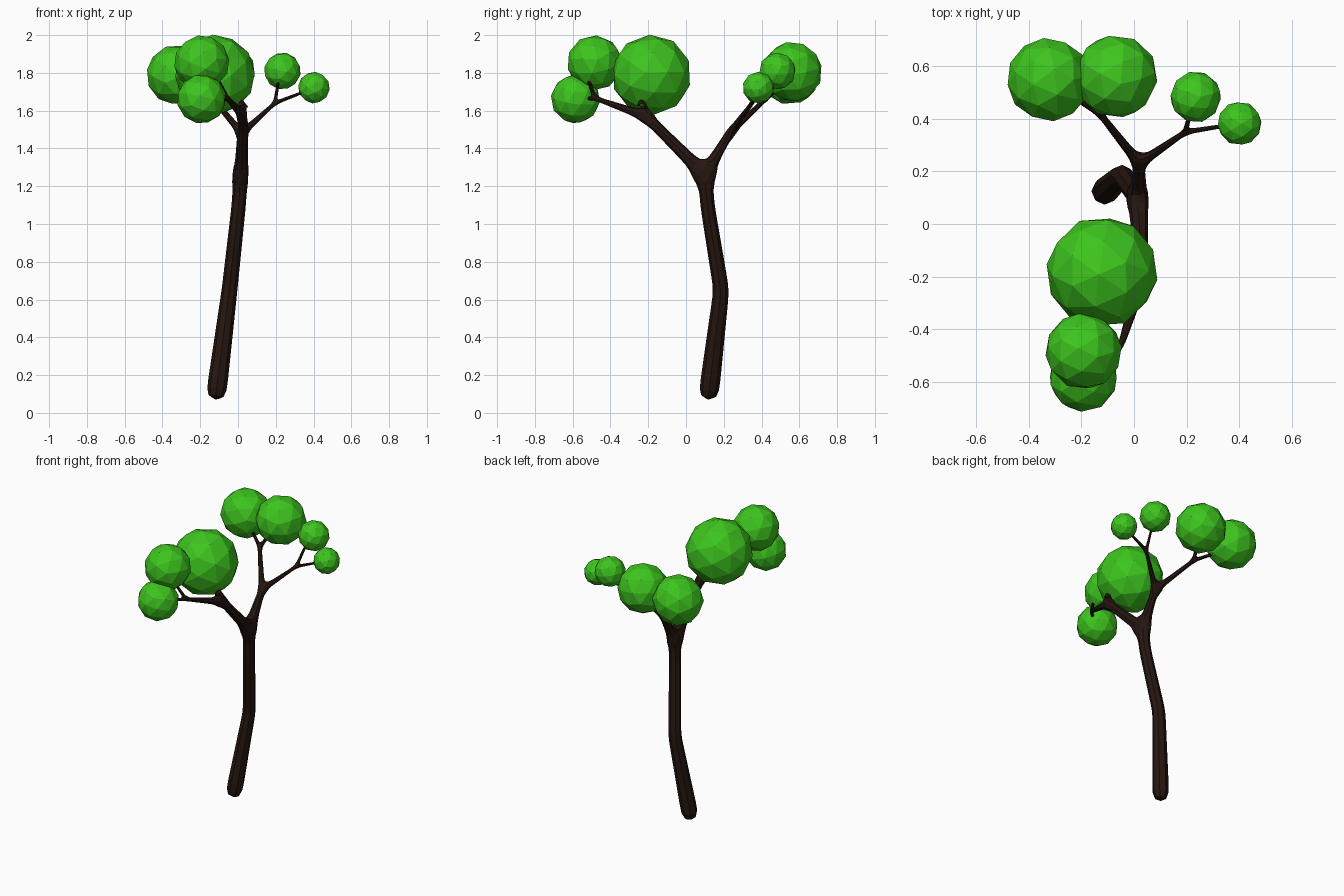
import bpy, bmesh, random
from mathutils import Euler

if "Cube" in bpy.data.objects:
    bpy.data.objects.remove(bpy.data.objects["Cube"])

random.seed(4)


def material(name, color):
    m = bpy.data.materials.new(name)
    m.diffuse_color = (*color, 1)
    m.use_nodes = True
    m.node_tree.nodes["Principled BSDF"].inputs["Base Color"].default_value = m.diffuse_color
    return m


bark = material("bark", (0.019, 0.008, 0.005))
leaf = material("leaf", (0.047, 0.56, 0.013))

# Branch skeleton: name -> (position, radius, parent)
nodes = {
    "base": ((-0.12, 0.116, 0.06), 0.058, None),
    "bend": ((-0.045, 0.187, 0.65), 0.044, "base"),
    "upper": ((0.003, 0.115, 1.09), 0.040, "bend"),
    "crotch": ((0.015, 0.10, 1.26), 0.040, "upper"),
    # front limb
    "front_joint": ((0.03, -0.21, 1.57), 0.028, "crotch"),
    "front_stub": ((0.01, -0.24, 1.66), 0.018, "front_joint"),
    "front_fork": ((-0.055, -0.48, 1.665), 0.012, "front_joint"),
    "front_tip_high": ((-0.11, -0.52, 1.77), 0.009, "front_fork"),
    "front_tip_low": ((-0.14, -0.55, 1.665), 0.009, "front_fork"),
    # back limb
    "back_joint": ((0.02, 0.23, 1.48), 0.021, "crotch"),
    "back_fork_left": ((-0.13, 0.42, 1.66), 0.013, "back_joint"),
    "back_tip_outer": ((-0.24, 0.49, 1.72), 0.010, "back_fork_left"),
    "back_tip_inner": ((-0.10, 0.49, 1.73), 0.010, "back_fork_left"),
    "back_fork_right": ((0.195, 0.35, 1.64), 0.011, "back_joint"),
    "back_tip_high": ((0.213, 0.42, 1.75), 0.008, "back_fork_right"),
    "back_tip_side": ((0.35, 0.375, 1.70), 0.008, "back_fork_right"),
}
order = list(nodes)
mesh = bpy.data.meshes.new("trunk_and_branches")
mesh.from_pydata([nodes[n][0] for n in order],
                 [(order.index(nodes[n][2]), i) for i, n in enumerate(order) if nodes[n][2]], [])
mesh.materials.append(bark)
trunk = bpy.data.objects.new("trunk_and_branches", mesh)
bpy.context.collection.objects.link(trunk)

# Skin gives square limbs, one subdivision makes them eight-sided
skin = trunk.modifiers.new("skin", 'SKIN')
skin.use_smooth_shade = False
if not mesh.skin_vertices:
    bpy.context.view_layer.objects.active = trunk
    bpy.ops.mesh.customdata_skin_add()
for i, n in enumerate(order):
    r = nodes[n][1]
    mesh.skin_vertices[0].data[i].radius = (r, r)
mesh.skin_vertices[0].data[0].use_root = True
sub = trunk.modifiers.new("round", 'SUBSURF')
sub.levels = sub.render_levels = 1

# Faceted leaf clumps: centre, radius
clumps = {
    "leaves_front_large": ((-0.122, -0.183, 1.79), 0.213),
    "leaves_front_high": ((-0.192, -0.484, 1.853), 0.147),
    "leaves_front_low": ((-0.193, -0.585, 1.662), 0.131),
    "leaves_back_outer": ((-0.325, 0.55, 1.79), 0.16),
    "leaves_back_inner": ((-0.069, 0.562, 1.806), 0.16),
    "leaves_right_high": ((0.235, 0.484, 1.81), 0.098),
    "leaves_right_low": ((0.402, 0.383, 1.722), 0.084),
}
for name, (centre, r) in clumps.items():
    bm = bmesh.new()
    bmesh.ops.create_icosphere(bm, subdivisions=2, radius=r)
    me = bpy.data.meshes.new(name)
    bm.to_mesh(me)
    bm.free()
    me.materials.append(leaf)
    ob = bpy.data.objects.new(name, me)
    ob.location = centre
    ob.rotation_euler = Euler([random.uniform(0, 6.28) for _ in range(3)])
    bpy.context.collection.objects.link(ob)
